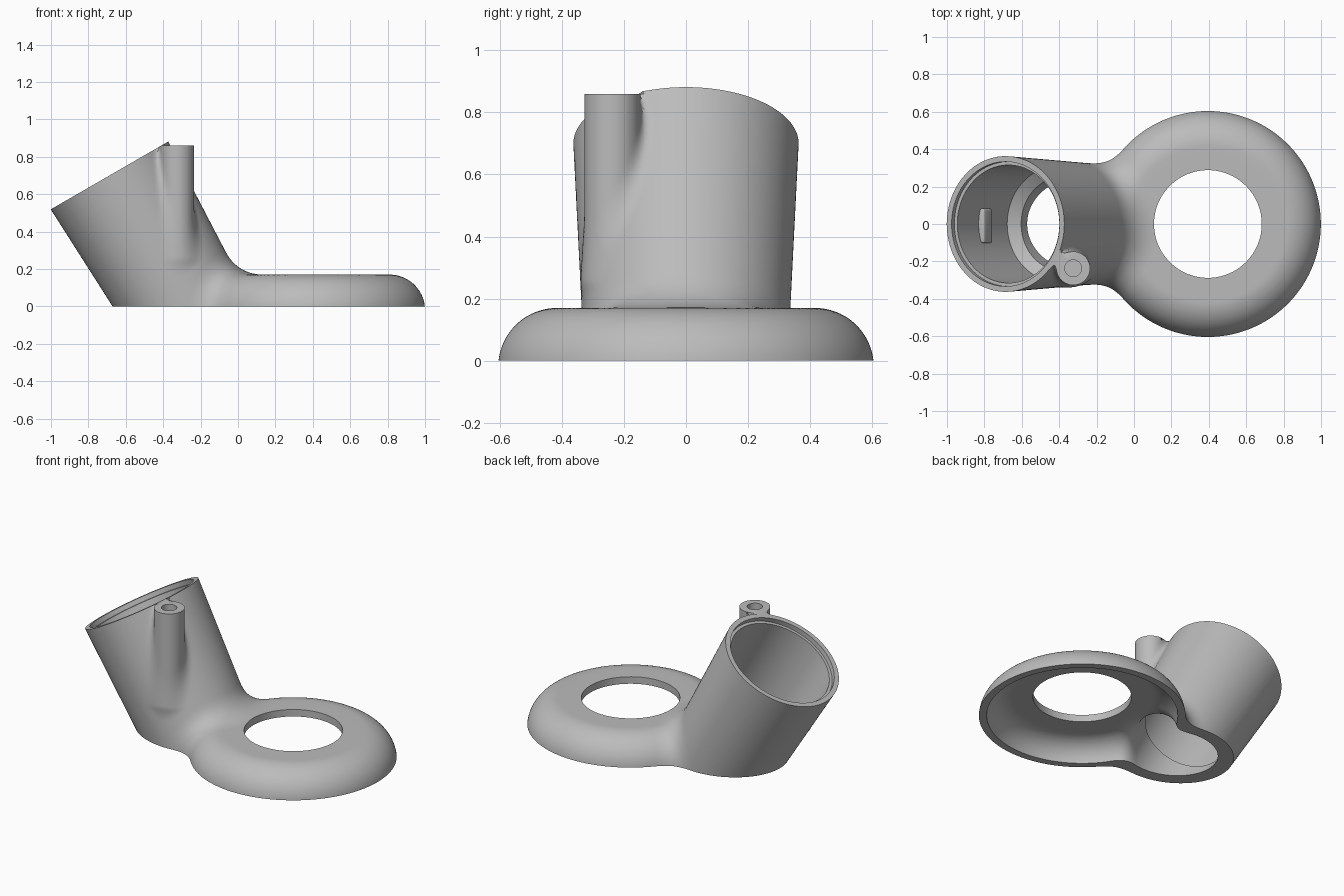
import bpy, math
from mathutils import Matrix, Vector

if "Cube" in bpy.data.objects:
    bpy.data.objects.remove(bpy.data.objects["Cube"])

# Key dimensions
RIM = Vector((-0.687, 0, 0.70))          # centre of the tilted tube's mouth
RING = Vector((0.395, 0, 0))             # centre of the ring base
BOSS = Vector((-0.325, -0.237, 0))       # screw post
TILT = Matrix.Translation(RIM) @ Matrix.Rotation(math.radians(-30), 4, "Y")
UNTILT = TILT.inverted()
TAPER = 0.0437
CORE, SINK = 0.415, -0.02                # flat radius and centre height of the ring rounding


def lathe(name, profile, matrix, seg=96):
    """Closed solid of revolution from (radius, height) points, bottom to top."""
    verts, faces = [], []
    n = len(profile)
    for i in range(seg):
        a = math.tau * i / seg
        verts += [(r * math.cos(a), r * math.sin(a), h) for r, h in profile]
    for i in range(seg):
        j = (i + 1) % seg
        faces += [(i * n + k, j * n + k, j * n + k + 1, i * n + k + 1) for k in range(n - 1)]
    faces.append([i * n for i in reversed(range(seg))])
    faces.append([i * n + n - 1 for i in range(seg)])
    mesh = bpy.data.meshes.new(name)
    mesh.from_pydata(verts, [], faces)
    mesh.transform(matrix)
    obj = bpy.data.objects.new(name, mesh)
    bpy.context.collection.objects.link(obj)
    return obj


def bake(obj):
    bpy.context.view_layer.update()
    deps = bpy.context.evaluated_depsgraph_get()
    mesh = bpy.data.meshes.new_from_object(obj.evaluated_get(deps))
    obj.modifiers.clear()
    obj.data = mesh


def combine(obj, others, operation):
    """Boolean each other solid into obj, then discard it."""
    for other in others:
        mod = obj.modifiers.new("combine", "BOOLEAN")
        mod.operation, mod.solver, mod.object = operation, "EXACT", other
        bake(obj)
        bpy.data.objects.remove(other)


def blend(a, b, k):
    h = max(k - abs(a - b), 0) / k
    return min(a, b) - h * h * k / 4


def ring_distance(p, rounding):
    r = math.hypot(p.x - RING.x, p.y)
    return math.hypot(max(r - CORE, 0), max(p.z - SINK, 0)) - rounding


def body_distance(p):
    q = UNTILT @ p
    tube = math.hypot(q.x, q.y) - (0.363 + TAPER * q.z)
    post = math.hypot(p.x - BOSS.x, p.y - BOSS.y) - 0.09 + max(0, 0.25 - p.z) * 0.5
    return blend(blend(tube, post, 0.045), ring_distance(p, 0.19), 0.125)


def cavity_distance(p):
    q = UNTILT @ p
    return blend(math.hypot(q.x, q.y) - 0.25, ring_distance(p, 0.145), 0.1)


def fillet(obj, distance, mouth):
    """Remesh evenly and settle the points on the blended surface."""
    mod = obj.modifiers.new("remesh", "REMESH")
    mod.mode, mod.voxel_size = "VOXEL", 0.014
    bake(obj)
    e = 0.001
    axes = [Vector((e, 0, 0)), Vector((0, e, 0)), Vector((0, 0, e))]
    for v in obj.data.vertices:
        p = v.co.copy()
        if p.z < -0.06 or p.z > 0.95 or (UNTILT @ p).z > mouth:
            continue
        for _ in range(3):
            f = distance(p)
            g = Vector([(distance(p + a) - f) / e for a in axes])
            if abs(f) < 0.0003 or g.length < 0.2:
                break
            step = -f * g / g.length_squared
            if step.length > 0.04:
                step.length = 0.04
            p += step
        v.co = p


def ring_solid(name, rounding):
    arc = [(CORE + rounding * math.cos(a), SINK + rounding * math.sin(a))
           for a in [math.pi / 2 * i / 12 for i in range(13)]]
    return lathe(name, [(CORE + rounding, -0.3)] + arc, Matrix.Translation(RING))


# Outer body: tilted tapered tube, screw post and rounded ring, filleted together
body = lathe("mount_body", [(0.363 - TAPER * 1.3, -1.3), (0.363 + TAPER * 0.15, 0.15)], TILT)
post = lathe("post", [(0.09, 0.25), (0.09, 1.0)], Matrix.Translation(BOSS), 48)
combine(body, [post, ring_solid("ring", 0.19)], "UNION")
fillet(body, body_distance, 0.1)

# Hollow underside running into the lower bore
cavity = lathe("cavity", [(0.25, -1.3), (0.25, -0.45)], TILT)
combine(cavity, [ring_solid("ring_hollow", 0.145)], "UNION")
fillet(cavity, cavity_distance, -0.5)

# Trims and bores
ground = lathe("ground_trim", [(3, -2), (3, 0)], Matrix(), 32)
mouth = lathe("mouth_trim", [(0.7, 0), (0.7, 0.6)], TILT, 32)
post_top = lathe("post_trim", [(0.12, 0.86), (0.12, 1.3)], Matrix.Translation(BOSS), 48)
post_hole = lathe("post_hole", [(0.045, 0.62), (0.045, 1.3)], Matrix.Translation(BOSS), 32)
ring_hole = lathe("ring_hole", [(0.288, -0.5), (0.288, 0.5)], Matrix.Translation(RING))
bore = lathe("bore", [(0.25, -0.6), (0.307, -0.55), (0.315, -0.03),
                      (0.333, -0.03), (0.333, 0.2)], TILT)
combine(body, [ground, mouth, post_top, cavity, bore, ring_hole, post_hole], "DIFFERENCE")

# Rounded locating tab on the inside wall of the tube
bpy.ops.mesh.primitive_cube_add(size=1)
tab = bpy.context.object
tab.name = "locating_tab"
tab.data.transform(TILT @ Matrix.Translation((-0.308, -0.01, -0.3))
                   @ Matrix.Diagonal((0.06, 0.185, 0.095, 1)))
bevel = tab.modifiers.new("rounding", "BEVEL")
bevel.width, bevel.segments = 0.014, 4
bake(tab)

# Single grey plastic
grey = bpy.data.materials.new("grey plastic")
grey.use_nodes = True
grey.diffuse_color = (0.5, 0.5, 0.5, 1)
grey.node_tree.nodes["Principled BSDF"].inputs["Base Color"].default_value = (0.5, 0.5, 0.5, 1)
for obj in (body, tab):
    obj.data.materials.clear()
    obj.data.materials.append(grey)
    for poly in obj.data.polygons:
        poly.material_index = 0
    bpy.ops.object.select_all(action="DESELECT")
    obj.select_set(True)
    bpy.context.view_layer.objects.active = obj
    bpy.ops.object.shade_smooth_by_angle(angle=math.radians(30))
